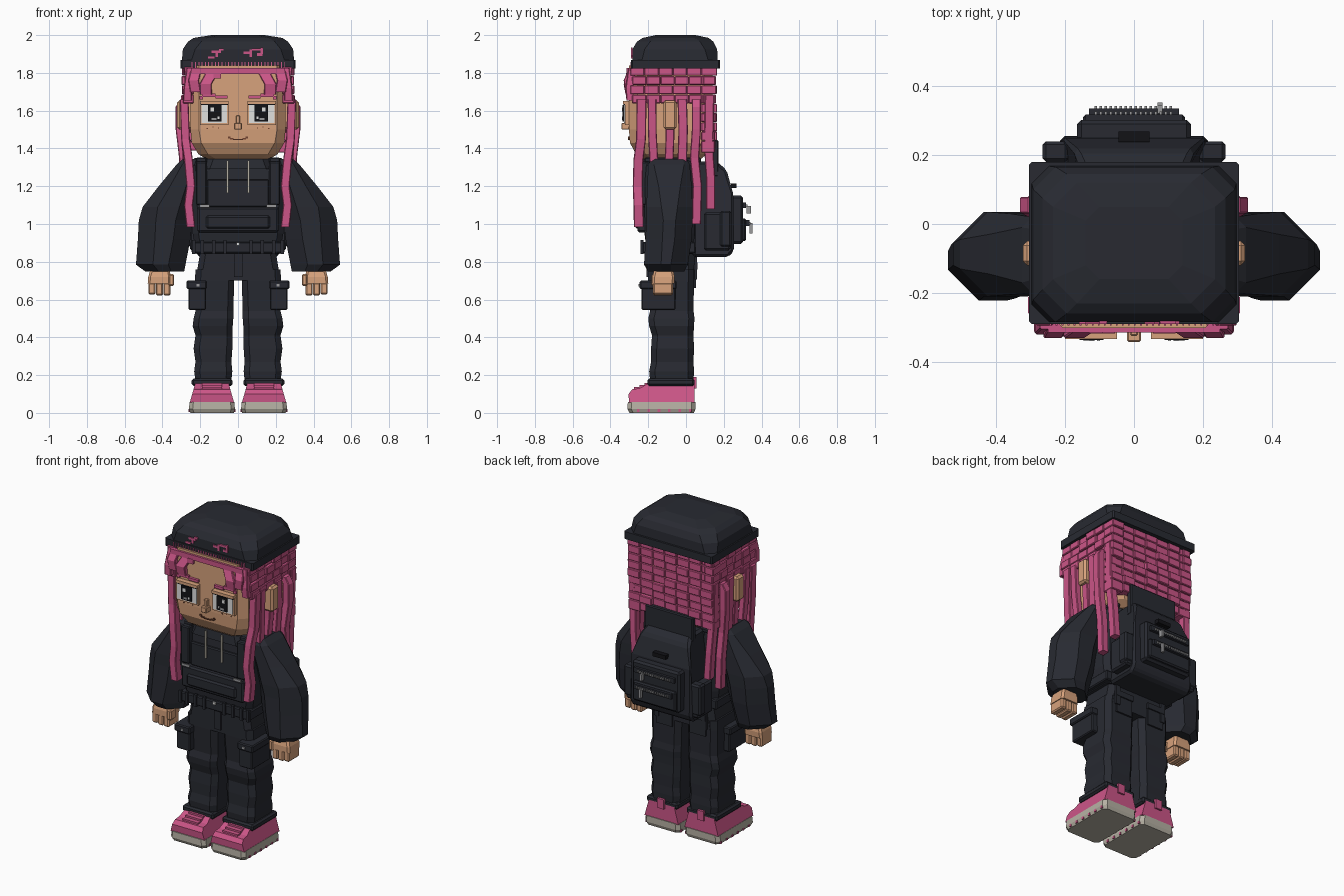
import bpy, bmesh, random
from mathutils import Matrix, Vector

random.seed(4)


def material(name, r, g, b):
    m = bpy.data.materials.new(name)
    m.diffuse_color = (r, g, b, 1)
    return m


DARK = material("charcoal cloth", 0.021, 0.023, 0.031)
PINK = material("pink", 0.60, 0.092, 0.245)
SKIN = material("skin", 0.68, 0.36, 0.20)
SOLE = material("warm grey rubber", 0.47, 0.44, 0.37)
WHITE = material("eye white", 0.75, 0.75, 0.74)
BLACK = material("black", 0.006, 0.006, 0.008)
METAL = material("grey metal", 0.32, 0.32, 0.33)
LIP = material("brown line", 0.16, 0.055, 0.03)


def finish(name, bm, mat, bevel=0):
    bmesh.ops.recalc_face_normals(bm, faces=bm.faces)
    me = bpy.data.meshes.new(name)
    bm.to_mesh(me)
    bm.free()
    me.materials.append(mat)
    ob = bpy.data.objects.new(name, me)
    bpy.context.collection.objects.link(ob)
    if bevel:
        mod = ob.modifiers.new("bevel", 'BEVEL')
        mod.width, mod.segments = bevel, 1
    return ob


def boxes(name, mat, items, sym=False, bevel=0):
    """Boxes given as x0, x1, y0, y1, z0, z1; sym adds the mirrored side."""
    bm = bmesh.new()
    for b in items:
        for s in ((1, -1) if sym else (1,)):
            c = Vector((s * (b[0] + b[1]) / 2, (b[2] + b[3]) / 2, (b[4] + b[5]) / 2))
            size = Vector((b[1] - b[0], b[3] - b[2], b[5] - b[4]))
            bmesh.ops.create_cube(bm, size=1, matrix=Matrix.Translation(c) @ Matrix.Diagonal(size.to_4d()))
    return finish(name, bm, mat, bevel)


def loft(name, mat, rings, sym=False):
    """Chamfered rectangles (z, x0, x1, y0, y1, chamfer) joined upward."""
    bm = bmesh.new()
    for s in ((1, -1) if sym else (1,)):
        loops = []
        for z, x0, x1, y0, y1, c in rings:
            c = min(c, (x1 - x0) * 0.45, (y1 - y0) * 0.45)
            pts = [(x0 + c, y0), (x1 - c, y0), (x1, y0 + c), (x1, y1 - c),
                   (x1 - c, y1), (x0 + c, y1), (x0, y1 - c), (x0, y0 + c)]
            loops.append([bm.verts.new((s * x, y, z)) for x, y in pts])
        for a, b in zip(loops, loops[1:]):
            for i in range(8):
                j = (i + 1) % 8
                bm.faces.new((a[i], a[j], b[j], b[i]))
        bm.faces.new(loops[0])
        bm.faces.new(loops[-1])
    return finish(name, bm, mat)


def prism(name, mat, profile, cx, half, sym=False, bevel=0):
    """Side profile (y, z) widened along x by half(z)."""
    bm = bmesh.new()
    for s in ((1, -1) if sym else (1,)):
        a = [bm.verts.new((s * cx - half(z), y, z)) for y, z in profile]
        b = [bm.verts.new((s * cx + half(z), y, z)) for y, z in profile]
        for i in range(len(a)):
            j = (i + 1) % len(a)
            bm.faces.new((a[i], a[j], b[j], b[i]))
        bm.faces.new(a)
        bm.faces.new(b)
    return finish(name, bm, mat, bevel)


# Head, ears and nose
loft("head", SKIN, [(1.345, -.17, .17, -.23, .08, .05), (1.37, -.21, .21, -.265, .11, .05),
                    (1.43, -.245, .245, -.297, .13, .05), (1.50, -.252, .252, -.302, .14, .045),
                    (1.84, -.252, .252, -.302, .14, .045)])
boxes("ears", SKIN, [(.24, .322, -.12, -.05, 1.50, 1.655)], True, .012)
boxes("nose", SKIN, [(-.02, .02, -.342, -.29, 1.50, 1.535), (-.011, .011, -.325, -.29, 1.53, 1.575)], bevel=.004)

# Eyes, brows, mouth and freckles
boxes("eye_sockets", SKIN, [(.05, .20, -.322, -.28, 1.525, 1.635), (.05, .20, -.334, -.28, 1.636, 1.652)], True)
boxes("eye_whites", WHITE, [(.057, .192, -.328, -.32, 1.535, 1.636)], True)
boxes("irises", BLACK, [(.088, .158, -.336, -.327, 1.543, 1.630), (.052, .197, -.332, -.324, 1.630, 1.638)], True)
boxes("eye_highlights", WHITE, [(.127, .146, -.340, -.334, 1.595, 1.616), (.098, .108, -.340, -.334, 1.556, 1.568)], True)
boxes("iris_shine", METAL, [(.114, .140, -.339, -.334, 1.550, 1.562)], True)
boxes("eyebrows", PINK, [(.055, .12, -.318, -.29, 1.664, 1.680), (.12, .19, -.316, -.29, 1.672, 1.690),
                         (.185, .205, -.313, -.29, 1.660, 1.678)], True)
boxes("mouth", LIP, [(0, .026, -.306, -.298, 1.444, 1.449), (.024, .042, -.306, -.298, 1.448, 1.454),
                     (.040, .052, -.306, -.298, 1.453, 1.464)], True)
boxes("freckles", LIP, [(x, x + .006, -.305, -.298, z, z + .006) for x, z in ((.10, 1.505), (.13, 1.51), (.16, 1.503))], True)

# Cap with ribbed band
loft("cap_band", DARK, [(1.822, -.305, .305, -.29, .18, .008), (1.868, -.305, .305, -.29, .18, .008)])
loft("cap_crown", DARK, [(1.865, -.297, .297, -.284, .168, .05), (1.925, -.292, .292, -.284, .165, .065),
                         (1.965, -.265, .265, -.26, .145, .07), (1.985, -.235, .235, -.23, .12, .07),
                         (2.0, -.14, .14, -.16, .05, .04)])
boxes("cap_band_ribs", PINK, [(x * .0175, x * .0175 + .005, -.295, -.288, 1.826, 1.858) for x in range(-14, 15)])
boxes("cap_splashes", PINK, [(x, x + w, -.290, -.282, z, z + h) for x, z, w, h in (
    (-.16, 1.875, .035, .012), (-.14, 1.905, .05, .013), (-.12, 1.885, .014, .03), (-.10, 1.918, .022, .012),
    (.03, 1.90, .03, .014), (.06, 1.885, .014, .04), (.075, 1.918, .05, .012), (.10, 1.89, .03, .014),
    (.12, 1.90, .012, .035))])

# Brick-like hair: rows on the sides and the back
bricks = []
for r in range(4):
    z = 1.785 - r * .049
    for c in range(6):
        y0 = -.295 + c * .075 + (r % 2) * .01
        for s in (1, -1):
            out = .282 + random.uniform(0, .018)
            bricks.append((*sorted((s * .235, s * out)), y0, min(y0 + .075, .155), z, z + .047))
for r in range(9):
    z = 1.785 - r * .049
    for c in range(7):
        x0 = -.294 + c * .084
        drop = random.uniform(0, .02) if r == 8 else 0
        bricks.append((x0, x0 + .083, .08, .145 + random.uniform(0, .02), z - drop, z + .047))
boxes("hair_bricks", PINK, bricks, bevel=.004)


# Hanging locks: path of (z, x, y) with half width and half depth
def lock(name, path, hx, hy):
    loft(name, PINK, [(z, x - hx, x + hx, y - hy, y + hy, .004) for z, x, y in path], True)


lock("front_locks", [(.985, .25, -.25), (1.10, .262, -.252), (1.20, .25, -.256), (1.34, .262, -.252),
                     (1.45, .278, -.238), (1.66, .285, -.235)], .023, .026)
lock("temple_locks", [(1.33, .27, -.17), (1.48, .28, -.178), (1.66, .285, -.18)], .018, .023)
lock("ear_locks", [(1.33, .265, -.09), (1.45, .275, -.085), (1.52, .28, -.085)], .018, .023)
lock("side_locks", [(1.33, .275, -.02), (1.5, .285, -.015), (1.66, .285, -.02)], .018, .025)
lock("rear_side_locks", [(1.0, .275, .055), (1.2, .285, .06), (1.35, .29, .045), (1.5, .308, .055),
                         (1.62, .308, .055), (1.66, .285, .055)], .022, .024)
lock("rear_locks", [(1.08, .25, .13), (1.25, .262, .13), (1.4, .27, .12), (1.68, .28, .125)], .022, .024)
lock("outer_fringe", [(1.655, .268, -.295), (1.72, .265, -.30), (1.825, .25, -.285)], .022, .02)
lock("middle_fringe", [(1.70, .225, -.305), (1.76, .235, -.312), (1.825, .22, -.285)], .028, .018)
lock("inner_fringe", [(1.685, .17, -.306), (1.74, .172, -.316), (1.825, .125, -.285)], .032, .014)
boxes("fringe_roots", PINK, [(-.25, .25, -.315, -.28, 1.795, 1.826), (-.13, -.09, -.318, -.28, 1.77, 1.80)])

# Hooded top, bib, straps and belt
loft("torso", DARK, [(.84, -.22, .22, -.205, .04, .03), (.95, -.24, .24, -.22, .045, .03),
                     (1.2, -.25, .25, -.22, .045, .03), (1.31, -.255, .255, -.21, .04, .03),
                     (1.35, -.23, .23, -.19, .03, .04)])
loft("collar", DARK, [(1.29, -.20, .20, -.235, .05, .05), (1.345, -.18, .18, -.225, .05, .05)])
boxes("chest_bib", DARK, [(-.165, .165, -.234, -.2, 1.09, 1.235)], bevel=.006)
boxes("front_pouch", DARK, [(-.215, .215, -.258, -.2, .955, 1.09), (-.17, .17, -.27, -.2, .975, 1.045)], bevel=.01)
boxes("shoulder_straps", DARK, [(.165, .222, -.25, -.19, 1.10, 1.33), (.165, .222, -.22, .08, 1.325, 1.352)], True, .006)
boxes("strap_buckles", METAL, [(.15, .205, -.266, -.258, 1.088, 1.103)], True)
boxes("belt", DARK, [(-.245, .245, -.232, .05, .845, .905)], bevel=.006)
boxes("belt_loops", DARK, [(x, x + .018, -.242, -.225, .84, .915) for x in (.06, .12, .18, .225)], True)
boxes("belt_button", WHITE, [(-.009, .009, -.24, -.231, .886, .902)])
boxes("drawstrings", SOLE, [(.050, .060, -.246, -.235, 1.165, 1.335)], True)

# Puffy sleeves and hands
loft("sleeves", DARK, [(.748, .285, .49, -.20, -.01, .07), (.785, .278, .54, -.222, .01, .09),
                       (.92, .252, .53, -.215, .03, .09), (1.02, .24, .525, -.21, .035, .09),
                       (1.09, .23, .505, -.21, .035, .08), (1.20, .215, .42, -.205, .03, .06),
                       (1.315, .20, .325, -.20, .02, .03), (1.345, .20, .29, -.18, .005, .02)], True)
loft("palms", SKIN, [(.685, .355, .478, -.178, -.062, .012), (.72, .355, .475, -.178, -.06, .012),
                     (.77, .365, .46, -.165, -.07, .012)], True)
boxes("fingers", SKIN, [(.357 + i * .04, .395 + i * .04, -.175, -.07, .622 + .005 * (i == 2), .69) for i in range(3)], True, .007)
boxes("thumbs", SKIN, [(.338, .368, -.182, -.13, .672, .735)], True, .007)

# Trousers with creases, hems and pockets
loft("trouser_legs", DARK, [(.17, .035, .225, -.19, .04, .03), (.22, .03, .232, -.195, .042, .03),
                            (.27, .035, .225, -.185, .04, .03), (.34, .03, .235, -.185, .042, .03),
                            (.41, .028, .225, -.18, .04, .03), (.46, .028, .24, -.195, .042, .03),
                            (.50, .025, .235, -.20, .045, .03), (.54, .025, .225, -.19, .04, .03),
                            (.70, .02, .228, -.20, .042, .03), (.76, .005, .225, -.20, .042, .03)], True)
loft("trouser_seat", DARK, [(.70, -.225, .225, -.20, .042, .03), (.85, -.20, .20, -.20, .045, .03)])
boxes("trouser_hems", DARK, [(.03, .245, -.205, .045, .142, .182)], True, .01)
boxes("trouser_fly", DARK, [(-.02, .025, -.208, -.19, .72, .84)])
boxes("cargo_pockets", DARK, [(.17, .262, -.235, -.055, .545, .665), (.165, .272, -.245, -.05, .655, .70)], True, .006)
boxes("pocket_studs", METAL, [(.205, .22, -.251, -.243, .67, .682)], True)
boxes("back_pockets", DARK, [(.06, .17, .03, .052, .66, .77), (.055, .175, .03, .06, .76, .795)], True)

# Shoes
loft("soles", SOLE, [(0, .022, .252, -.30, .042, .02), (.02, .016, .26, -.31, .05, .02),
                     (.058, .02, .256, -.308, .05, .02)], True)
prism("shoe_uppers", PINK, [(-.302, .055), (-.304, .10), (-.285, .125), (-.245, .13), (-.20, .158),
                            (.045, .158), (.046, .055)], .138, lambda z: .117 - .28 * (z - .055), True)
boxes("shoe_laces", PINK, [(.085, .19, -.275 + i * .028, -.22 + i * .028, .126 + i * .011, .137 + i * .011) for i in range(3)], True)
boxes("heel_tabs", PINK, [(.115, .16, .03, .056, .13, .19)], True)
boxes("sole_notches", PINK, [b for i in range(6) for y in [-.26 + i * .055]
                             for b in ((.253, .261, y, y + .014, .004, .02), (.014, .022, y, y + .014, .004, .02))], True)

# Backpack with pockets, zips and side pouches
prism("backpack_body", DARK, [(.035, .825), (.035, 1.33), (.165, 1.33), (.215, 1.285), (.25, 1.16),
                              (.255, .86), (.225, .825)], 0, lambda z: .215 if z < 1.2 else .215 - (z - 1.2) * .5, bevel=.014)
boxes("backpack_top_panel", DARK, [(-.165, .165, .135, .172, 1.25, 1.445)], bevel=.006)
boxes("backpack_large_pocket", DARK, [(-.165, .165, .22, .302, .895, 1.15)], bevel=.012)
boxes("backpack_outer_pocket", DARK, [(-.148, .148, .28, .318, .91, 1.03)], bevel=.008)
boxes("backpack_side_pouches", DARK, [(.19, .255, .095, .235, .86, 1.06), (.19, .265, .18, .24, .88, 1.07)], True, .01)
boxes("backpack_patch", BLACK, [(-.045, .045, .238, .268, 1.19, 1.215)])
boxes("zip_flaps", DARK, [(-.14, .14, .30, .318, 1.085, 1.115), (-.13, .13, .315, .335, .99, 1.02)])
zips = ((.318, 1.092, .115), (.334, .998, .115))
boxes("zip_teeth", METAL, [(-w + i * .0145, -w + i * .0145 + .008, y, y + .008, z, z + .012)
                           for y, z, w in zips for i in range(16)])
boxes("zip_pulls", METAL, [(.068, .082, .32, .345, 1.055, 1.095), (.068, .082, .335, .352, .95, 1.005)])
boxes("hanging_straps", DARK, [(.15, .18, .045, .058, .705, .86)], True)
